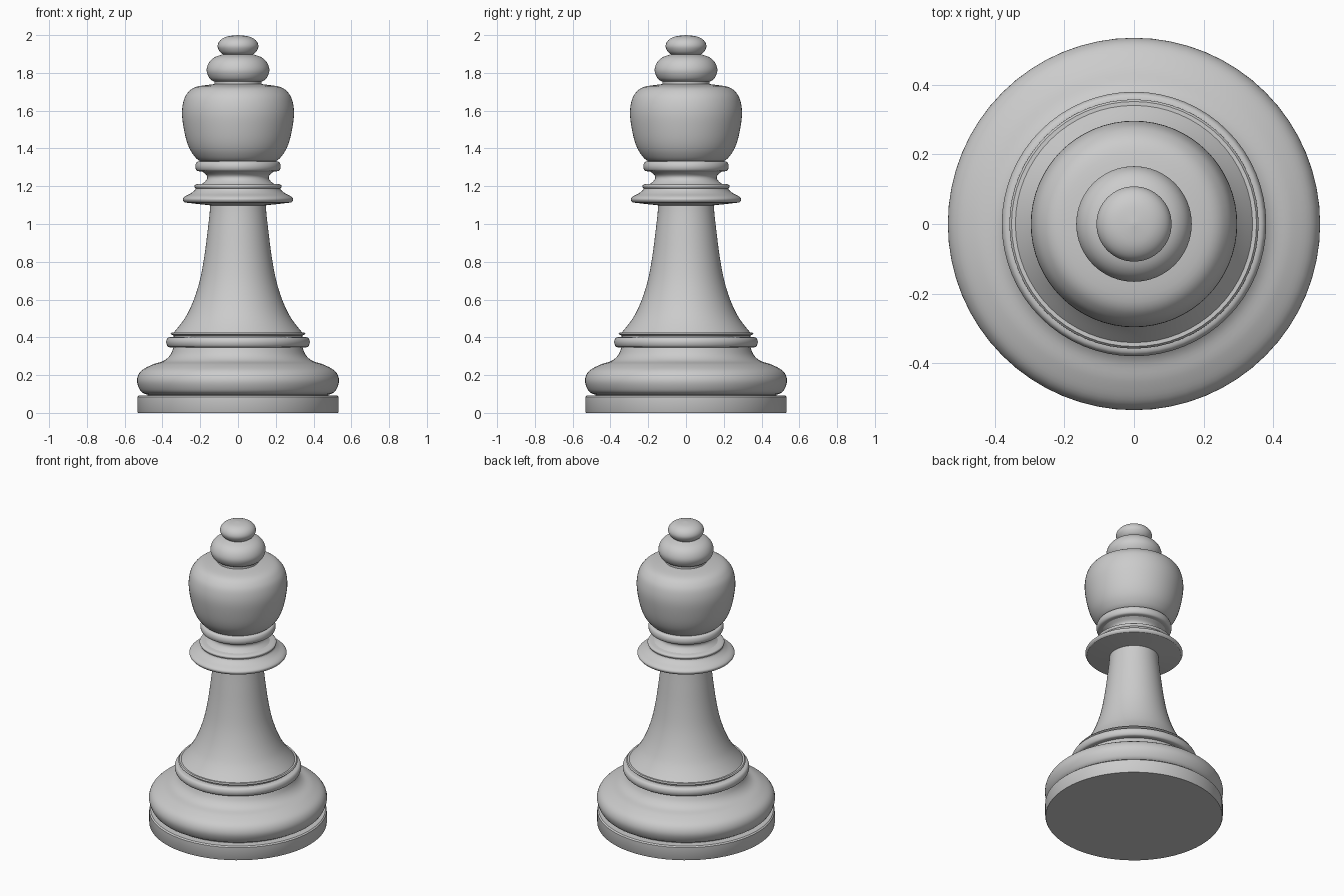
import bpy, bmesh, math

SIDES = 64

cube = bpy.data.objects.get("Cube")
if cube:
    bpy.data.objects.remove(cube, do_unlink=True)

grey = bpy.data.materials.new("light_grey")
grey.use_nodes = True
colour = (0.6, 0.6, 0.6, 1)
grey.diffuse_color = colour
grey.node_tree.nodes["Principled BSDF"].inputs["Base Color"].default_value = colour


def smooth_path(points, steps=5):
    """Catmull-Rom curve through (radius, height) points."""
    pts = [points[0]] + points + [points[-1]]
    path = []
    for a, b, c, d in zip(pts, pts[1:], pts[2:], pts[3:]):
        for s in range(steps):
            t = s / steps
            path.append([max(0, 0.5 * (2 * q + (r - p) * t + (2 * p - 5 * q + 4 * r - w) * t**2
                                       + (3 * q - p - 3 * r + w) * t**3))
                         for p, q, r, w in zip(a, b, c, d)])
    return path + [points[-1]]


def lathe(name, points, curved=True):
    """Turn a profile, listed bottom to top, into a closed solid."""
    bm = bmesh.new()
    rings = []
    for r, z in (smooth_path(points) if curved else points):
        if r < 0.001:
            rings.append([bm.verts.new((0, 0, z))])
        else:
            rings.append([bm.verts.new((r * math.cos(i * math.tau / SIDES),
                                        r * math.sin(i * math.tau / SIDES), z))
                          for i in range(SIDES)])
    for low, high in zip(rings, rings[1:]):
        for i in range(SIDES):
            j = (i + 1) % SIDES
            if len(high) == 1:
                bm.faces.new((low[i], low[j], high[0]))
            else:
                bm.faces.new((low[i], low[j], high[j], high[i]))
    bm.faces.new(rings[0][::-1])
    if len(rings[-1]) > 1:
        bm.faces.new(rings[-1])
    mesh = bpy.data.meshes.new(name)
    bm.to_mesh(mesh)
    bm.free()
    mesh.materials.append(grey)
    obj = bpy.data.objects.new(name, mesh)
    bpy.context.collection.objects.link(obj)
    bpy.ops.object.select_all(action="DESELECT")
    obj.select_set(True)
    bpy.context.view_layer.objects.active = obj
    bpy.ops.object.shade_smooth_by_angle(angle=math.radians(35))


# Foot
lathe("plinth", [(0.53, 0), (0.533, 0.005), (0.533, 0.085), (0.525, 0.092)], False)
lathe("plinth_groove", [(0.48, 0.09), (0.48, 0.10)], False)
lathe("base_bulge", [(0.48, 0.096), (0.515, 0.115), (0.535, 0.17), (0.515, 0.22),
                     (0.455, 0.255), (0.395, 0.275), (0.36, 0.305), (0.34, 0.35)])
lathe("base_ring", [(0.34, 0.347), (0.37, 0.35), (0.38, 0.375), (0.37, 0.398), (0.34, 0.402)])
lathe("base_lip", [(0.34, 0.40), (0.342, 0.41), (0.358, 0.418), (0.352, 0.425), (0.34, 0.425)], False)

# Stem
lathe("stem", [(0.345, 0.42), (0.30, 0.475), (0.265, 0.53), (0.23, 0.61), (0.20, 0.71),
               (0.178, 0.83), (0.16, 0.97), (0.15, 1.06), (0.147, 1.11)])

# Collar and neck
lathe("collar", [(0.14, 1.098), (0.265, 1.112), (0.285, 1.117), (0.292, 1.132), (0.28, 1.146),
                 (0.25, 1.162), (0.23, 1.178), (0.225, 1.188)])
lathe("collar_ring", [(0.215, 1.185), (0.228, 1.192), (0.23, 1.205), (0.215, 1.212)])
lathe("neck", [(0.21, 1.20), (0.18, 1.22), (0.164, 1.24), (0.168, 1.26), (0.20, 1.285)])
lathe("neck_ring", [(0.195, 1.278), (0.218, 1.283), (0.226, 1.305), (0.218, 1.328), (0.195, 1.333)])

# Head and finial
lathe("head", [(0.195, 1.328), (0.225, 1.352), (0.257, 1.40), (0.28, 1.47), (0.296, 1.57),
               (0.291, 1.64), (0.27, 1.69), (0.225, 1.725), (0.13, 1.74)])
lathe("finial_neck", [(0.125, 1.73), (0.125, 1.76)], False)
lathe("lower_bead", [(0.115, 1.75), (0.148, 1.768), (0.166, 1.81), (0.155, 1.852),
                     (0.125, 1.882), (0.075, 1.90)])
lathe("top_bead", [(0.075, 1.895), (0.096, 1.912), (0.108, 1.942), (0.095, 1.972),
                   (0.06, 1.992), (0, 2.0)])
